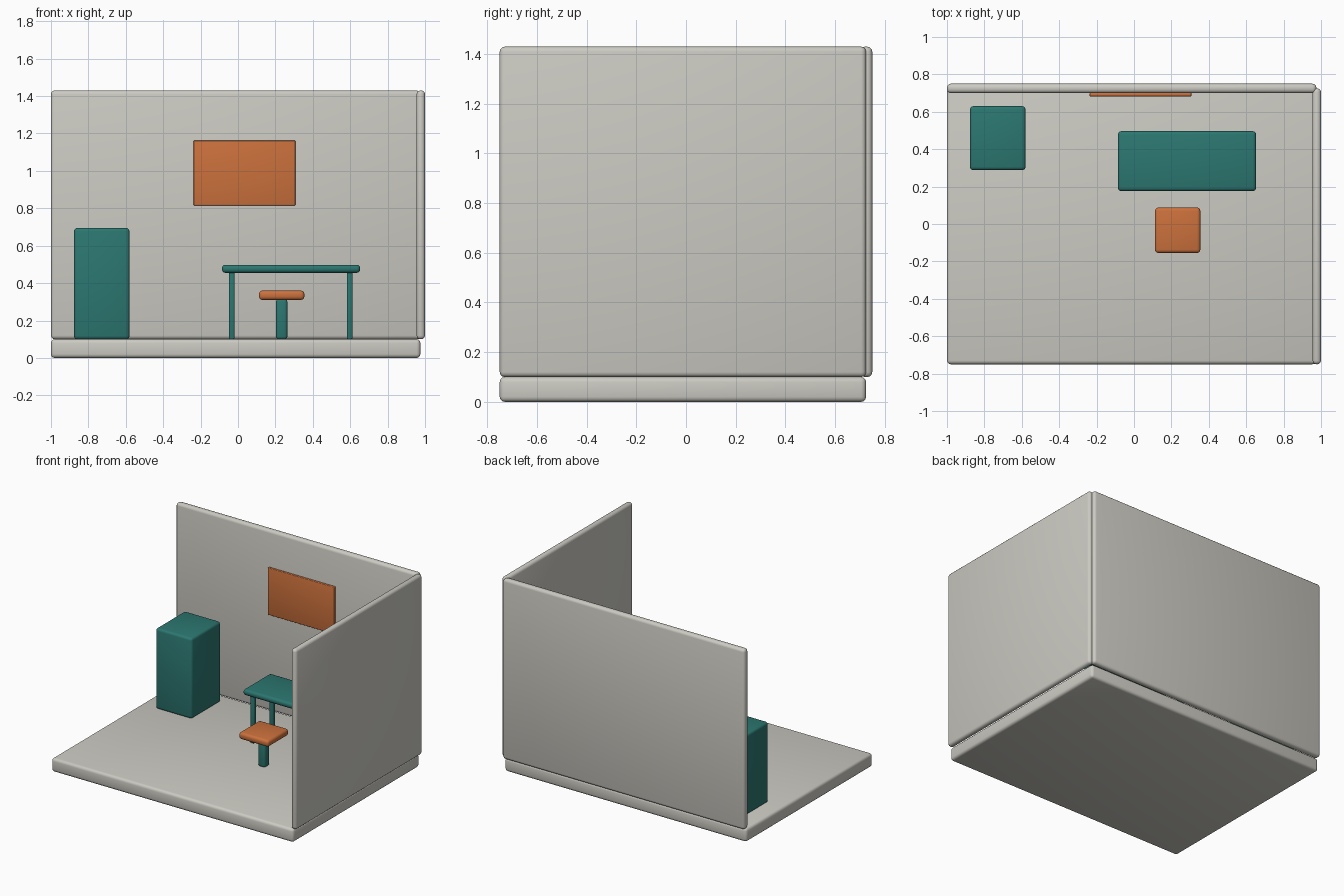
import bpy

if "Cube" in bpy.data.objects:
    bpy.data.objects.remove(bpy.data.objects["Cube"])


def material(name, rgb):
    m = bpy.data.materials.new(name)
    m.diffuse_color = (*rgb, 1.0)
    m.use_nodes = True
    m.node_tree.nodes["Principled BSDF"].inputs["Base Color"].default_value = m.diffuse_color
    return m


plaster = material("warm_grey", (0.60, 0.59, 0.54))
teal = material("teal", (0.025, 0.185, 0.165))
orange = material("orange", (0.60, 0.165, 0.045))


def box(name, xs, ys, zs, mat, bevel):
    """Rounded box spanning the given x, y and z ranges."""
    spans = (xs, ys, zs)
    bpy.ops.mesh.primitive_cube_add(size=1, location=[(a + b) / 2 for a, b in spans])
    ob = bpy.context.object
    ob.name = name
    ob.scale = [b - a for a, b in spans]
    bpy.ops.object.transform_apply(location=False, rotation=False, scale=True)
    ob.data.materials.append(mat)
    mod = ob.modifiers.new("rounded_edges", "BEVEL")
    mod.width = bevel
    mod.segments = 3
    bpy.ops.object.modifier_apply(modifier=mod.name)
    bpy.ops.object.shade_smooth_by_angle()
    return ob


# Room shell: floor slab and two walls
box("floor", (-1, 0.975), (-0.75, 0.725), (0, 0.1), plaster, 0.02)
box("back_wall", (-1, 0.975), (0.70, 0.75), (0.1, 1.43), plaster, 0.02)
box("right_wall", (0.955, 1), (-0.75, 0.725), (0.1, 1.43), plaster, 0.02)

# Cabinet and wall panel
box("cabinet", (-0.877, -0.58), (0.288, 0.63), (0.1, 0.695), teal, 0.018)
box("wall_panel", (-0.237, 0.307), (0.682, 0.702), (0.815, 1.162), orange, 0.005)

# Table with four legs set in from the corners
box("table_top", (-0.086, 0.653), (0.176, 0.496), (0.455, 0.498), teal, 0.018)
for side, x in (("left", -0.034), ("right", 0.597)):
    for end, y in (("front", 0.226), ("back", 0.446)):
        box(f"table_leg_{side}_{end}", (x - 0.015, x + 0.015), (y - 0.015, y + 0.015),
            (0.1, 0.46), teal, 0.007)

# Stool: square seat on one post
box("stool_seat", (0.112, 0.355), (-0.155, 0.088), (0.31, 0.36), orange, 0.018)
box("stool_post", (0.203, 0.264), (-0.064, -0.003), (0.1, 0.315), teal, 0.015)
